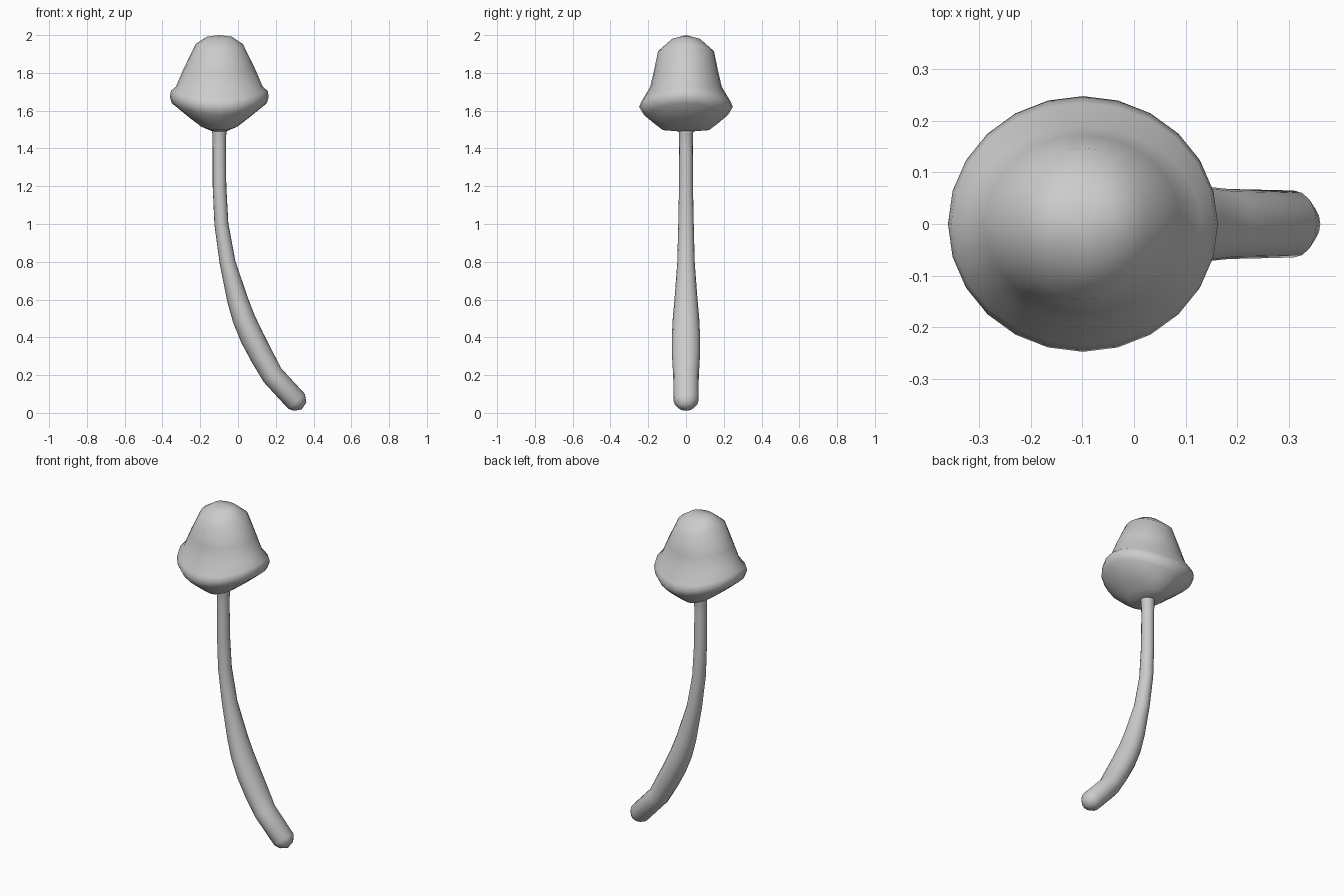
import bpy, bmesh
from math import sin, cos, pi
from mathutils import Vector
from mathutils.geometry import interpolate_bezier

if "Cube" in bpy.data.objects:
    bpy.data.objects.remove(bpy.data.objects["Cube"])


def loft(name, rings, start, end):
    """Skin a list of closed rings, closing both ends with a fan to a tip point."""
    bm = bmesh.new()
    loops = [[bm.verts.new(p) for p in ring] for ring in rings]
    n = len(loops[0])
    tips = bm.verts.new(start), bm.verts.new(end)
    for i in range(n):
        j = (i + 1) % n
        for a, b in zip(loops, loops[1:]):
            bm.faces.new((a[i], a[j], b[j], b[i]))
        bm.faces.new((tips[0], loops[0][j], loops[0][i]))
        bm.faces.new((tips[1], loops[-1][i], loops[-1][j]))
    bmesh.ops.recalc_face_normals(bm, faces=bm.faces)
    for f in bm.faces:
        f.smooth = True
    mesh = bpy.data.meshes.new(name)
    bm.to_mesh(mesh)
    bm.free()
    obj = bpy.data.objects.new(name, mesh)
    bpy.context.collection.objects.link(obj)
    return obj


# Cap: profile along x (radius, z) and along y (radius, z), blended into a saddle rim
CX = -0.099
cap_profile = [
    (0.065, 1.992, 0.074, 1.980), (0.125, 1.953, 0.148, 1.915),
    (0.190, 1.820, 0.172, 1.800), (0.230, 1.727, 0.190, 1.725),
    (0.256, 1.705, 0.235, 1.650), (0.262, 1.675, 0.248, 1.620),
    (0.252, 1.640, 0.222, 1.577), (0.154, 1.560, 0.172, 1.535),
    (0.095, 1.515, 0.122, 1.497), (0.035, 1.490, 0.035, 1.490),
]
cap_rings = []
for rx, zx, ry, zy in cap_profile:
    ring = []
    for i in range(24):
        t = 2 * pi * i / 24
        ring.append((CX + rx * cos(t), ry * sin(t), zy + (zx - zy) * cos(t) ** 2))
    cap_rings.append(ring)
loft("cap", cap_rings, (CX, 0, 2.0), (CX, 0, 1.49))

# Stem: centre x, centre z, radius in the bend plane, radius in y
stem_path = [
    (0.328, 0.033, 0.040, 0.042), (0.310, 0.061, 0.059, 0.065),
    (0.182, 0.200, 0.059, 0.068), (0.126, 0.300, 0.062, 0.074),
    (0.074, 0.400, 0.063, 0.075), (0.030, 0.500, 0.060, 0.070),
    (-0.003, 0.600, 0.055, 0.061), (-0.056, 0.800, 0.042, 0.046),
    (-0.088, 1.000, 0.037, 0.041), (-0.098, 1.200, 0.036, 0.037),
    (-0.099, 1.400, 0.035, 0.036), (-0.099, 1.480, 0.037, 0.037),
    (-0.099, 1.510, 0.045, 0.045),
]
stem_rings = []
for k, (x, z, r, ry) in enumerate(stem_path):
    a = stem_path[max(k - 1, 0)]
    b = stem_path[min(k + 1, len(stem_path) - 1)]
    d = Vector((b[0] - a[0], 0, b[1] - a[1])).normalized()
    side = Vector((d.z, 0, -d.x))
    stem_rings.append([Vector((x, 0, z)) + side * r * cos(2 * pi * i / 16)
                       + Vector((0, ry * sin(2 * pi * i / 16), 0)) for i in range(16)])
loft("stem", stem_rings, (0.337, 0, 0.018), (CX, 0, 1.52))
